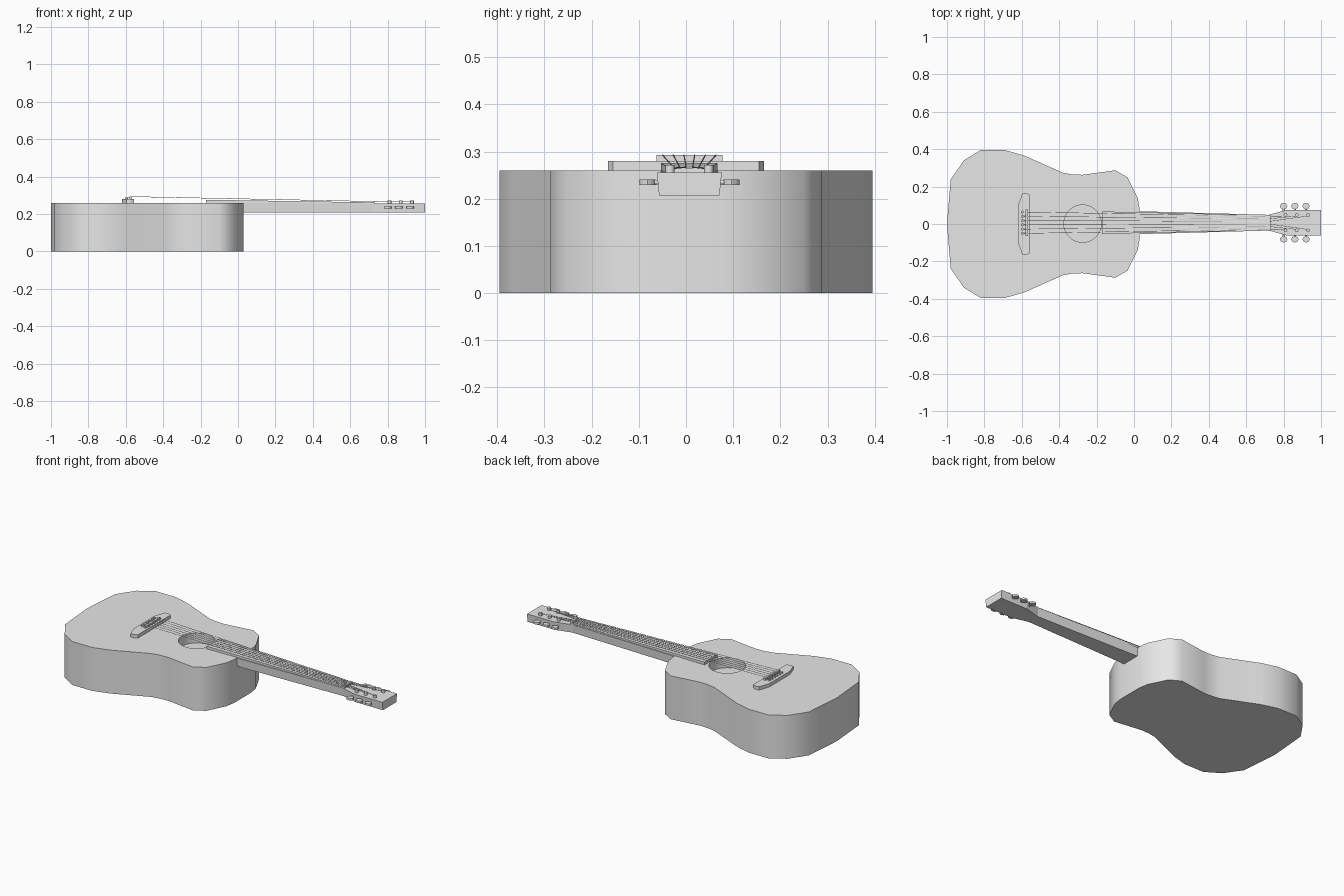
import bpy, bmesh, math
from mathutils import Vector

cube = bpy.data.objects.get("Cube")
if cube:
    bpy.data.objects.remove(cube, do_unlink=True)

GREY = (0.8, 0.8, 0.8, 1.0)
mat = bpy.data.materials.new("plain grey")
mat.use_nodes = True
mat.diffuse_color = GREY
mat.node_tree.nodes["Principled BSDF"].inputs["Base Color"].default_value = GREY

CY = 0.007            # neck centre line


def finish(name, bm):
    bmesh.ops.recalc_face_normals(bm, faces=bm.faces)
    mesh = bpy.data.meshes.new(name)
    bm.to_mesh(mesh)
    bm.free()
    obj = bpy.data.objects.new(name, mesh)
    obj.data.materials.append(mat)
    bpy.context.collection.objects.link(obj)
    return obj


def select(obj):
    bpy.ops.object.select_all(action='DESELECT')
    obj.select_set(True)
    bpy.context.view_layer.objects.active = obj


def smooth(obj, angle=40):
    select(obj)
    bpy.ops.object.shade_smooth_by_angle(angle=math.radians(angle))


def loft(name, rings):
    """Skin a list of equal-length closed rings and cap both ends."""
    bm = bmesh.new()
    vs = [[bm.verts.new(p) for p in ring] for ring in rings]
    n = len(vs[0])
    for a, b in zip(vs, vs[1:]):
        for i in range(n):
            j = (i + 1) % n
            bm.faces.new((a[i], a[j], b[j], b[i]))
    bm.faces.new(vs[0])
    bm.faces.new(vs[-1])
    return finish(name, bm)


def prism(name, outline, z0, z1):
    return loft(name, [[(x, y, z) for x, y in outline] for z in (z0, z1)])


def bar(name, sections):
    """Beam along x; each section is x, half width top, half width bottom, z bottom, z top."""
    return loft(name, [[(x, CY - b, z0), (x, CY + b, z0), (x, CY + t, z1), (x, CY - t, z1)]
                       for x, t, b, z0, z1 in sections])


def rod(bm, p, q, r, n=8):
    p, q = Vector(p), Vector(q)
    d = q - p
    m = d.to_track_quat('Z', 'Y').to_matrix().to_4x4()
    m.translation = (p + q) / 2
    bmesh.ops.create_cone(bm, cap_ends=True, segments=n, radius1=r, radius2=r,
                          depth=d.length, matrix=m)


# Body: half outline mirrored across the centre line
half = [(-0.98, 0.238), (-0.91, 0.34), (-0.82, 0.395), (-0.69, 0.395), (-0.59, 0.367),
        (-0.38, 0.274), (-0.33, 0.265), (-0.275, 0.263), (-0.10, 0.287), (-0.035, 0.25),
        (0.02, 0.14), (0.03, 0.08)]
outline = [(-1.0, 0.0)] + half + [(x, -y) for x, y in reversed(half)]
body = prism("body", outline, 0, 0.26)

# Sound hole
bm = bmesh.new()
rod(bm, (-0.275, 0.002, 0.2), (-0.275, 0.002, 0.3), 0.1, 32)
cutter = finish("hole_cutter", bm)
cutter.hide_render = True
mod = body.modifiers.new("sound_hole", 'BOOLEAN')
mod.operation = 'DIFFERENCE'
mod.solver = 'EXACT'
mod.object = cutter
select(body)
bpy.ops.object.modifier_apply(modifier=mod.name)
bpy.data.objects.remove(cutter, do_unlink=True)
smooth(body)

# Neck with flared headstock, and the fingerboard above it
bar("neck", [(0.0, 0.062, 0.057, 0.207, 0.259), (0.72, 0.042, 0.038, 0.207, 0.256),
             (0.82, 0.069, 0.064, 0.207, 0.256), (1.0, 0.069, 0.064, 0.207, 0.256)])
bar("fingerboard", [(-0.17, 0.06, 0.06, 0.257, 0.276), (0.72, 0.04, 0.04, 0.25, 0.262)])
bar("nut", [(0.715, 0.041, 0.041, 0.25, 0.265), (0.73, 0.041, 0.041, 0.25, 0.265)])

# Bridge and saddle
side = [(-0.555, 0.155), (-0.575, 0.165), (-0.597, 0.163), (-0.62, 0.1)]
prism("bridge", side + [(x, -y) for x, y in reversed(side)], 0.255, 0.28)
bar("saddle", [(-0.58, 0.07, 0.07, 0.275, 0.293), (-0.568, 0.07, 0.07, 0.275, 0.293)])

# Strings, bridge pins, tuning posts and tuner buttons
strings, pins, posts, tuners = (bmesh.new() for _ in range(4))
for i in range(6):
    t = (i - 2.5) / 2.5
    s = 1 if t > 0 else -1
    k = 2 - int(abs(i - 2.5))
    post = 0.81 + 0.06 * k
    path = [(-0.597, CY + 0.057 * t, 0.284), (-0.574, CY + 0.057 * t, 0.293),
            (0.722, CY + 0.034 * t, 0.267), (post, CY + s * 0.036, 0.264)]
    for p, q in zip(path, path[1:]):
        rod(strings, p, q, 0.0013, 6)
    rod(pins, (-0.597, path[0][1], 0.275), (-0.597, path[0][1], 0.289), 0.008)
    rod(posts, (post, CY + s * 0.041, 0.25), (post, CY + s * 0.041, 0.272), 0.01)
    x = 0.80 + 0.06 * k
    rod(tuners, (x, CY + s * 0.06, 0.235), (x, CY + s * 0.085, 0.235), 0.005)
    first = len(tuners.verts)
    rod(tuners, (x, CY + s * 0.089, 0.229), (x, CY + s * 0.089, 0.241), 0.02, 8)
    tuners.verts.ensure_lookup_table()
    for v in tuners.verts[first:]:
        v.co.y = CY + s * 0.089 + (v.co.y - CY - s * 0.089) * 0.85
for name, bm in (("strings", strings), ("bridge_pins", pins),
                 ("tuning_posts", posts), ("tuner_buttons", tuners)):
    smooth(finish(name, bm), 50)
